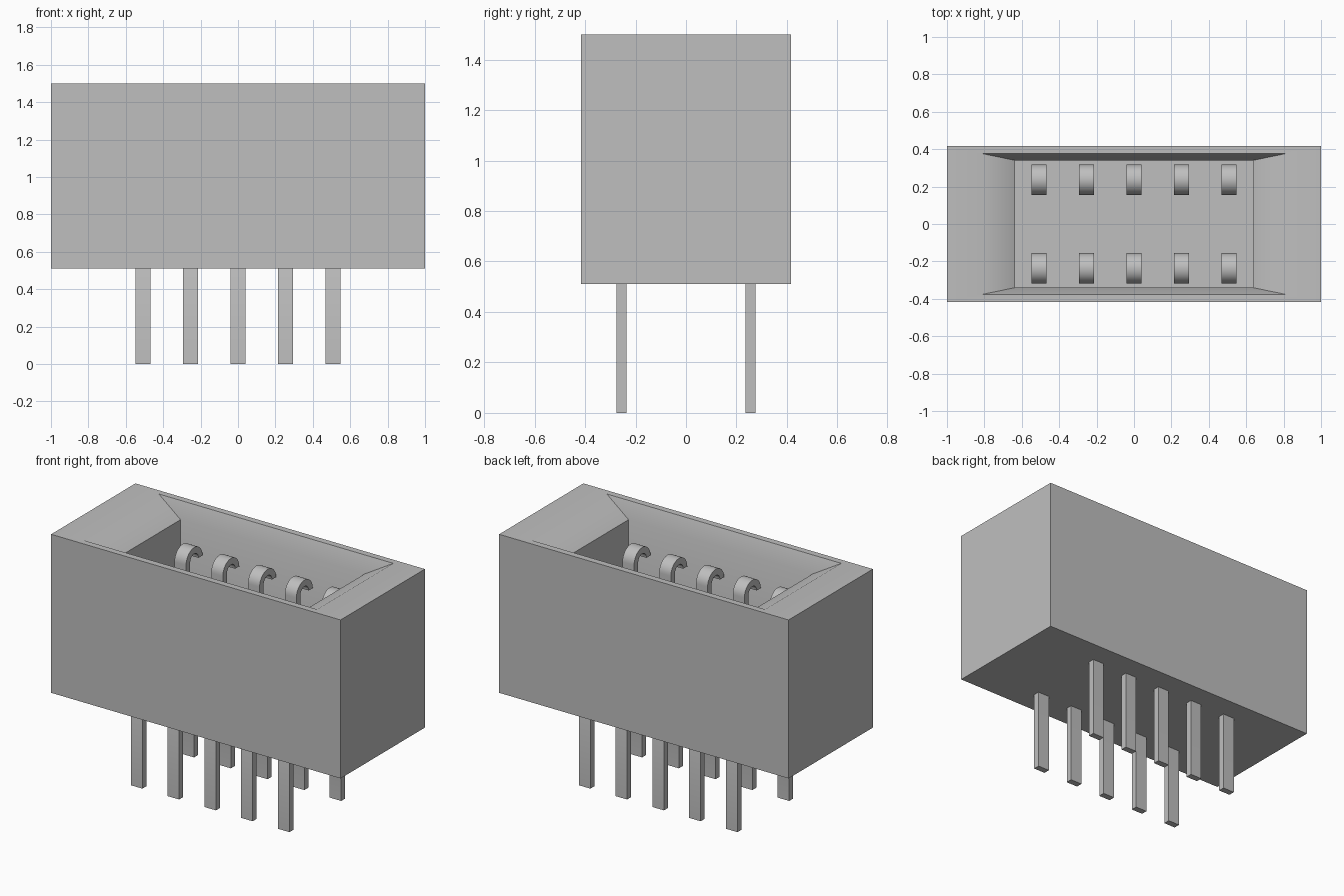
import bpy
import bmesh
from math import cos, sin, pi, radians
from mathutils import Vector

cube = bpy.data.objects.get("Cube")
if cube:
    bpy.data.objects.remove(cube, do_unlink=True)

grey = bpy.data.materials.new("plain grey")
grey.use_nodes = True
COLOUR = (0.52, 0.52, 0.52, 1)
grey.diffuse_color = COLOUR
grey.node_tree.nodes["Principled BSDF"].inputs["Base Color"].default_value = COLOUR


def add_object(name, rings, smooth_angle):
    """Skin a run of four-sided rings and close both ends."""
    bm = bmesh.new()
    loops = [[bm.verts.new(p) for p in ring] for ring in rings]
    for a, b in zip(loops, loops[1:]):
        for i in range(4):
            j = (i + 1) % 4
            bm.faces.new((a[i], a[j], b[j], b[i]))
    bm.faces.new(loops[0][::-1])
    bm.faces.new(loops[-1])
    bmesh.ops.recalc_face_normals(bm, faces=bm.faces)
    mesh = bpy.data.meshes.new(name)
    bm.to_mesh(mesh)
    bm.free()
    mesh.materials.append(grey)
    obj = bpy.data.objects.new(name, mesh)
    bpy.context.collection.objects.link(obj)
    bpy.ops.object.select_all(action="DESELECT")
    obj.select_set(True)
    bpy.context.view_layer.objects.active = obj
    bpy.ops.object.shade_smooth_by_angle(angle=radians(smooth_angle))
    return obj


def rectangle(x, y, z):
    return [(-x, -y, z), (x, -y, z), (x, y, z), (-x, y, z)]


# Housing: outer shell, bevelled mouth and deep slot
BASE, TOP, FLOOR = 0.51, 1.5, 0.62
add_object("housing", [
    rectangle(1, 0.416, BASE),
    rectangle(1, 0.416, TOP),
    rectangle(0.81, 0.376, TOP),
    rectangle(0.635, 0.34, TOP - 0.1),
    rectangle(0.635, 0.34, FLOOR),
], 35)

# Contact centre line: straight tail, jog inside the slot, hooked tip
HALF_WIDTH, HALF_THICK = 0.04, 0.02
HOOK_Y, HOOK_Z, HOOK_R = 0.237, 1.23, 0.061
path = [Vector((0.255, 0)), Vector((0.255, 0.66)), Vector((HOOK_Y - HOOK_R, 0.85))]
STEPS = 16
for k in range(STEPS + 1):
    t = pi * (1 - k / STEPS)
    path.append(Vector((HOOK_Y + HOOK_R * cos(t), HOOK_Z + HOOK_R * sin(t))))


def contact(name, x, side):
    rings = []
    last = len(path) - 1
    for i, p in enumerate(path):
        along = (path[min(i + 1, last)] - path[max(i - 1, 0)]).normalized()
        if i == 0 or i == last:
            along = Vector((0, 1 if i == 0 else -1))
        across = Vector((along.y, -along.x)) * HALF_THICK
        a, b = p - across, p + across
        rings.append([(x - HALF_WIDTH, side * a.x, a.y),
                      (x + HALF_WIDTH, side * a.x, a.y),
                      (x + HALF_WIDTH, side * b.x, b.y),
                      (x - HALF_WIDTH, side * b.x, b.y)])
    add_object(name, rings, 30)


# Two mirrored rows of five contacts
for side, row in ((-1, "front"), (1, "back")):
    for n in range(5):
        contact(f"{row}_contact_{n + 1}", (n - 2) * 0.254, side)
